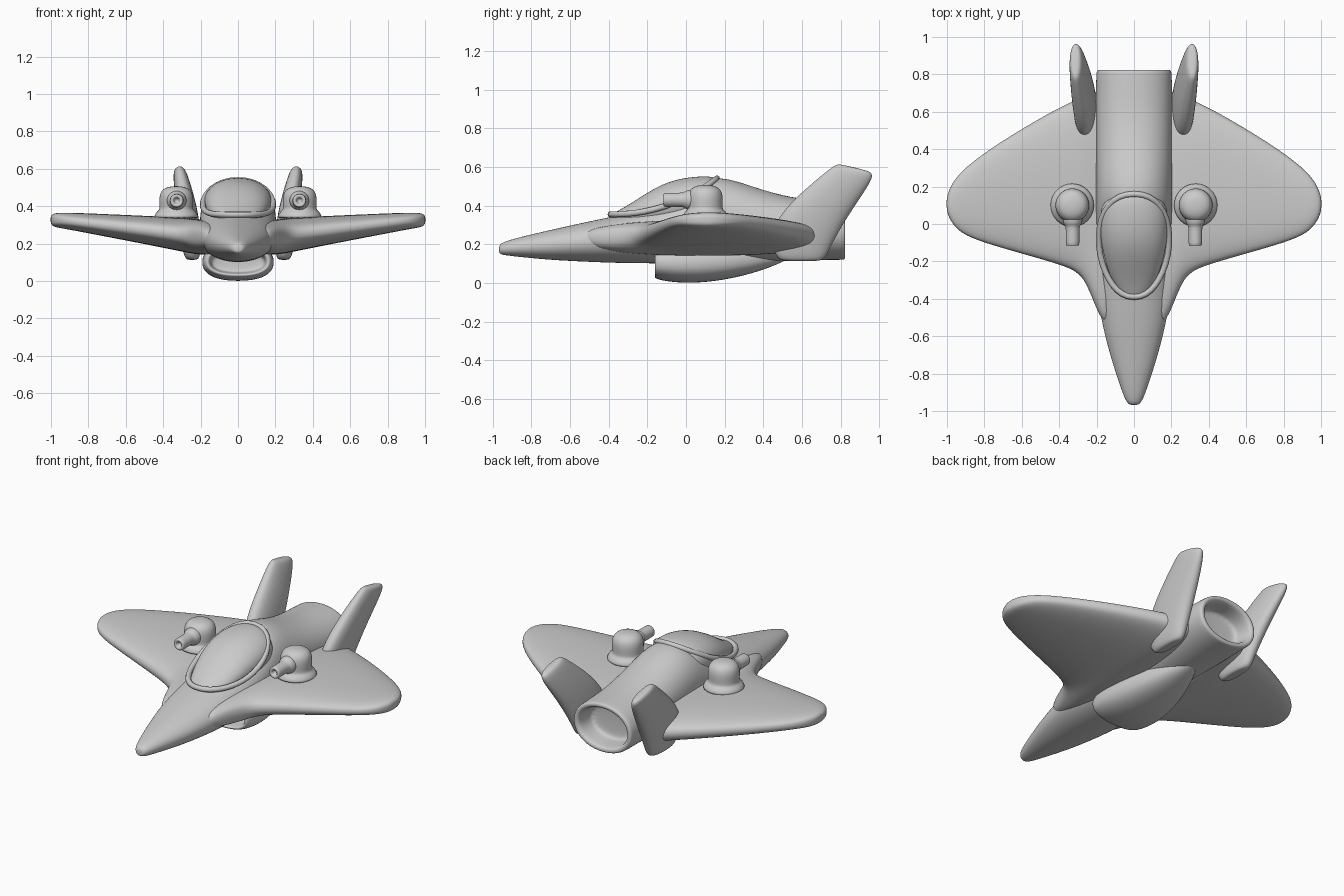
import bpy, bmesh, math

grey = bpy.data.materials.new("light grey")
grey.diffuse_color = (0.6, 0.6, 0.6, 1)


def spow(v, e):
    return math.copysign(abs(v) ** e, v)


def finish(name, bm, mirror=False, levels=2):
    bmesh.ops.recalc_face_normals(bm, faces=bm.faces)
    me = bpy.data.meshes.new(name)
    bm.to_mesh(me)
    bm.free()
    me.materials.append(grey)
    for p in me.polygons:
        p.use_smooth = True
    ob = bpy.data.objects.new(name, me)
    bpy.context.collection.objects.link(ob)
    if mirror:
        m = ob.modifiers.new("mirror", 'MIRROR')
        m.use_mirror_merge = False
    if levels:
        s = ob.modifiers.new("smooth", 'SUBSURF')
        s.levels = s.render_levels = levels
    return ob


def loft(name, rings, mirror=False, levels=2):
    """Skin a list of equal-sized point rings and close both ends."""
    bm = bmesh.new()
    vs = [[bm.verts.new(p) for p in r] for r in rings]
    n = len(vs[0])
    for a, b in zip(vs, vs[1:]):
        for i in range(n):
            j = (i + 1) % n
            bm.faces.new((a[i], a[j], b[j], b[i]))
    bm.faces.new(vs[0])
    bm.faces.new(vs[-1])
    return finish(name, bm, mirror, levels)


def angles(n):
    return [2 * math.pi * i / n for i in range(n)]


def body_ring(y, rx, top, bot, e=0.95, n=24):
    c, h = (top + bot) / 2, (top - bot) / 2
    return [(rx * spow(math.cos(t), e), y, c + h * spow(math.sin(t), e)) for t in angles(n)]


# fuselage with hollow exhaust nozzle
loft("fuselage", [body_ring(*s) for s in [
    (-0.968, .015, .185, .16), (-0.962, .032, .203, .148), (-0.93, .052, .217, .142),
    (-0.85, .08, .24, .133), (-0.7, .13, .275, .118), (-0.5, .18, .32, .108),
    (-0.35, .2, .35, .102), (-0.2, .205, .385, .1), (-0.05, .205, .44, .1),
    (0.06, .205, .52, .1), (0.15, .205, .55, .1), (0.25, .205, .535, .1),
    (0.4, .205, .48, .105), (0.58, .205, .435, .115), (0.75, .205, .425, .118),
    (0.81, .203, .423, .118), (0.825, .197, .418, .122), (0.825, .172, .395, .147),
    (0.80, .162, .385, .155), (0.72, .155, .38, .16), (0.70, .145, .37, .17)]])

# canopy bubble
loft("canopy", [body_ring(*s) for s in [
    (-0.395, .03, .345, .30), (-0.385, .065, .357, .29), (-0.33, .105, .385, .28),
    (-0.25, .14, .435, .28), (-0.15, .168, .50, .28), (-0.05, .183, .538, .29),
    (0.05, .185, .552, .3), (0.12, .165, .553, .32), (0.155, .12, .545, .35),
    (0.165, .06, .52, .38)]])

# raised canopy frame: a thin tube around the bubble
rim = []
for t in angles(36):
    s, c = math.sin(t), math.cos(t)
    y = -0.115 + 0.275 * s
    half = 0.187 * abs(c) ** 0.9 * (1 + 0.12 * s)
    z = 0.355 + (0.185 * ((y + 0.39) / 0.55) ** 2.2 if y > -0.39 else 0)
    rim.append((math.copysign(half, c), y, z))
cu = bpy.data.curves.new("canopy_frame", 'CURVE')
cu.dimensions = '3D'
cu.bevel_depth = 0.016
cu.bevel_resolution = 3
sp = cu.splines.new('POLY')
sp.points.add(len(rim) - 1)
for p, co in zip(sp.points, rim):
    p.co = (*co, 1)
sp.use_cyclic_u = True
sp.use_smooth = True
cu.materials.append(grey)
bpy.context.collection.objects.link(bpy.data.objects.new("canopy_frame", cu))

# belly pod with recessed intake
loft("belly_pod", [body_ring(*s, 0.85) for s in [
    (-0.08, .13, .15, .05), (-0.10, .145, .16, .045), (-0.155, .15, .165, .04),
    (-0.165, .165, .18, .03), (-0.155, .18, .19, .02), (-0.10, .192, .2, .007),
    (0.0, .195, .2, -.002), (0.12, .18, .2, .004), (0.25, .15, .2, .025),
    (0.38, .105, .2, .06), (0.48, .06, .2, .098), (0.54, .02, .19, .13)]])


# wings, each with a strake at the root
def wing_ring(x, y0, y1, bot, top):
    c, h = (y0 + y1) / 2, (y1 - y0) / 2
    zm, ht = (top + bot) / 2, (top - bot) / 2
    return [(x, c + h * spow(math.cos(t), .9), zm + ht * spow(math.sin(t), .72))
            for t in angles(28)]


loft("wing", [wing_ring(*s) for s in [
    (.10, -.56, .72, .14, .32), (.17, -.53, .72, .14, .325), (.215, -.42, .71, .142, .33),
    (.255, -.32, .695, .148, .335), (.305, -.25, .67, .158, .34), (.45, -.203, .60, .188, .347),
    (.7, -.132, .45, .236, .358), (.85, -.085, .345, .265, .364), (.93, -.045, .275, .28, .366),
    (.975, .005, .215, .287, .364), (.997, .055, .16, .298, .355), (1.002, .085, .13, .315, .34)
    ]], mirror=True)


# tail fins, leaning outward and swept back
def fin_ring(z, y0, y1, x, hx, tilt=0.0):
    c, h = (y0 + y1) / 2, (y1 - y0) / 2
    return [(x + hx * spow(math.sin(t), .85), c + h * spow(math.cos(t), .9),
             z - tilt * h * math.cos(t)) for t in angles(20)]


loft("tail_fin", [fin_ring(*s) for s in [
    (.113, .52, .68, .245, .02), (.12, .47, .72, .245, .04), (.2, .44, .755, .25, .055),
    (.33, .46, .83, .266, .06), (.45, .59, .90, .285, .053, .1), (.56, .735, .965, .307, .04, .22),
    (.59, .775, .965, .312, .03, .24), (.598, .80, .94, .313, .015, .24)]], mirror=True)


# gun turrets: lathed housing and barrel
def lathe(name, profile, centre, axis):
    rings = []
    for r, h in profile:
        ring = []
        for t in angles(20):
            a, b = r * math.cos(t), r * math.sin(t)
            d = (a, b, h) if axis == 'Z' else (a, h, b)
            ring.append(tuple(p + q for p, q in zip(centre, d)))
        rings.append(ring)
    return loft(name, rings, mirror=True, levels=1)


lathe("turret_housing", [(.125, .33), (.118, .35), (.108, .368), (.094, .378), (.09, .39),
                         (.092, .42), (.091, .455), (.082, .48), (.062, .498), (.03, .506),
                         (.01, .507)], (.33, .1, 0), 'Z')
lathe("gun_barrel", [(.012, -.09), (.016, -.112), (.022, -.116), (.034, -.116), (.037, -.11),
                     (.037, -.03), (.038, -.01), (.05, .0), (.055, .03), (.05, .08)],
      (.328, 0, .43), 'Y')
